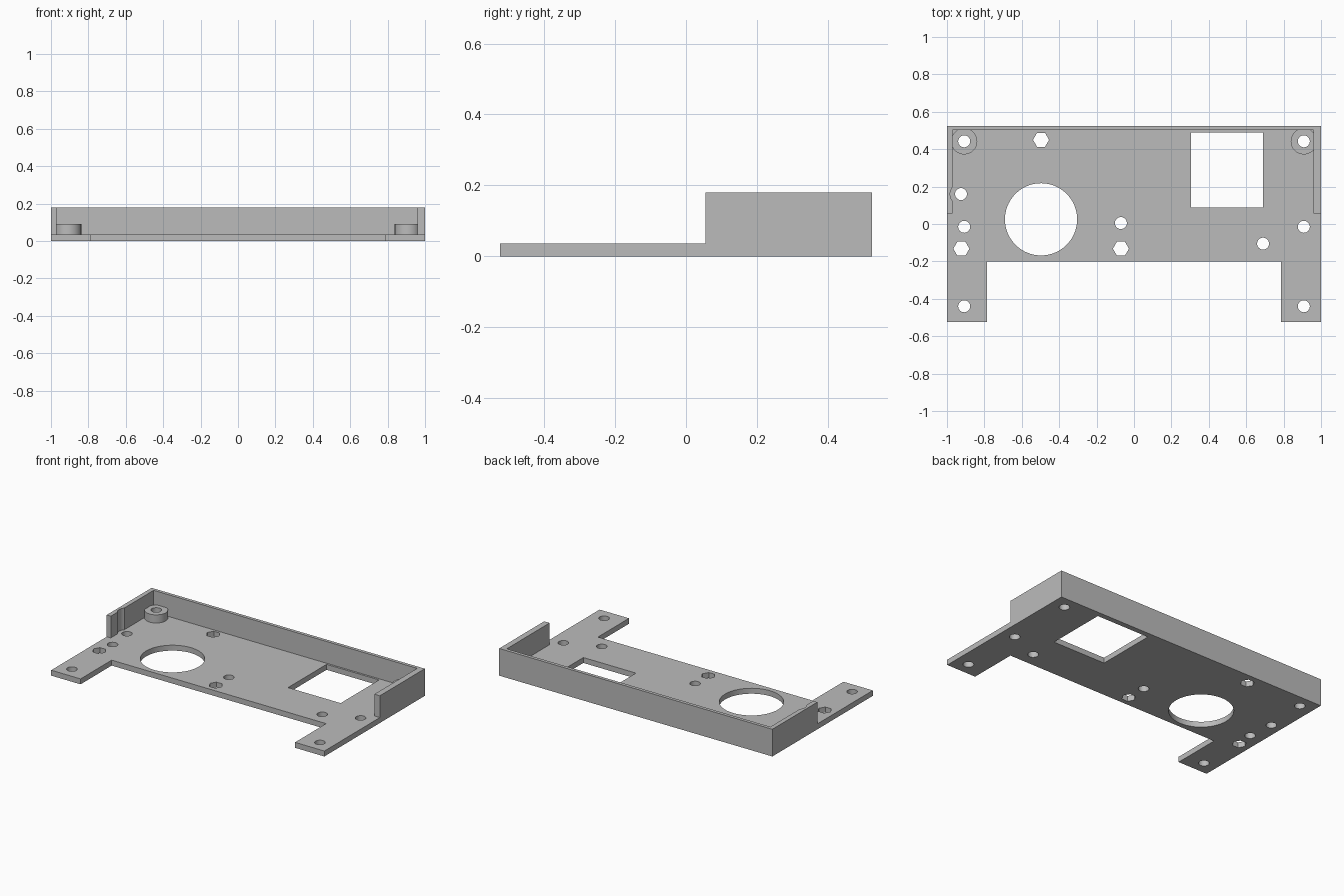
import bpy
import bmesh
import math

if "Cube" in bpy.data.objects:
    bpy.data.objects.remove(bpy.data.objects["Cube"], do_unlink=True)

BASE, HEIGHT, BOSS_TOP = 0.036, 0.18, 0.09

grey = bpy.data.materials.new("plain grey")
grey.use_nodes = True
colour = (0.5, 0.5, 0.5, 1)
grey.diffuse_color = colour
grey.node_tree.nodes["Principled BSDF"].inputs["Base Color"].default_value = colour


def ring(x, y, r, sides=48):
    """Regular polygon outline with a point towards +x."""
    return [(x + r * math.cos(math.tau * i / sides),
             y + r * math.sin(math.tau * i / sides)) for i in range(sides)]


def rect(x0, x1, y0, y1):
    return [(x0, y0), (x1, y0), (x1, y1), (x0, y1)]


def prisms(name, outlines, z0, z1):
    """One object made of upright prisms."""
    bm = bmesh.new()
    for pts in outlines:
        face = bm.faces.new([bm.verts.new((x, y, z0)) for x, y in pts])
        out = bmesh.ops.extrude_face_region(bm, geom=[face])
        moved = [v for v in out["geom"] if isinstance(v, bmesh.types.BMVert)]
        bmesh.ops.translate(bm, verts=moved, vec=(0, 0, z1 - z0))
    bmesh.ops.recalc_face_normals(bm, faces=bm.faces)
    mesh = bpy.data.meshes.new(name)
    bm.to_mesh(mesh)
    bm.free()
    mesh.materials.append(grey)
    obj = bpy.data.objects.new(name, mesh)
    bpy.context.collection.objects.link(obj)
    return obj


def combine(target, tool, operation):
    """Apply a boolean and discard the tool."""
    mod = target.modifiers.new(tool.name, "BOOLEAN")
    mod.object, mod.operation, mod.solver = tool, operation, "EXACT"
    bpy.context.view_layer.objects.active = target
    bpy.ops.object.modifier_apply(modifier=mod.name)
    bpy.data.objects.remove(tool, do_unlink=True)


# Solid block with two front legs
tray = prisms("mounting_tray", [[
    (-1, -0.525), (-0.785, -0.525), (-0.785, -0.2), (0.785, -0.2),
    (0.785, -0.525), (1, -0.525), (1, 0.525), (-1, 0.525)]], 0, HEIGHT)

# Hollow out above the floor, leaving the back wall and two short side walls
combine(tray, prisms("pocket", [[
    (-1.1, -0.6), (1.1, -0.6), (1.1, 0.055), (0.96, 0.055),
    (0.96, 0.503), (-0.97, 0.503), (-0.97, 0.055), (-1.1, 0.055)]],
    BASE, 0.3), "DIFFERENCE")

# Screw clearance notch in the right wall
combine(tray, prisms("wall_notch", [ring(-0.925, 0.16, 0.058)], BASE, 0.3), "DIFFERENCE")

# Raised bosses in the back corners
combine(tray, prisms("corner_bosses", [ring(s * 0.908, 0.442, 0.07) for s in (-1, 1)],
                     BASE / 2, BOSS_TOP), "UNION")

# Through holes: screws, nuts, large round opening, square window
screws = [(s * 0.908, y) for s in (-1, 1) for y in (0.442, -0.015, -0.44)]
screws += [(-0.925, 0.16), (-0.07, 0.005), (0.69, -0.105)]
nuts = [(-0.497, 0.45), (-0.923, -0.132), (-0.07, -0.132)]
holes = [ring(x, y, 0.032, 32) for x, y in screws]
holes += [ring(x, y, 0.043, 6) for x, y in nuts]
holes += [ring(-0.497, 0.025, 0.193, 96), rect(0.305, 0.69, 0.088, 0.49)]
combine(tray, prisms("holes", holes, -0.1, 0.3), "DIFFERENCE")

# Smooth the round walls, keep edges crisp
bpy.ops.object.select_all(action="DESELECT")
tray.select_set(True)
bpy.context.view_layer.objects.active = tray
bpy.ops.object.shade_smooth_by_angle(angle=math.radians(30))
